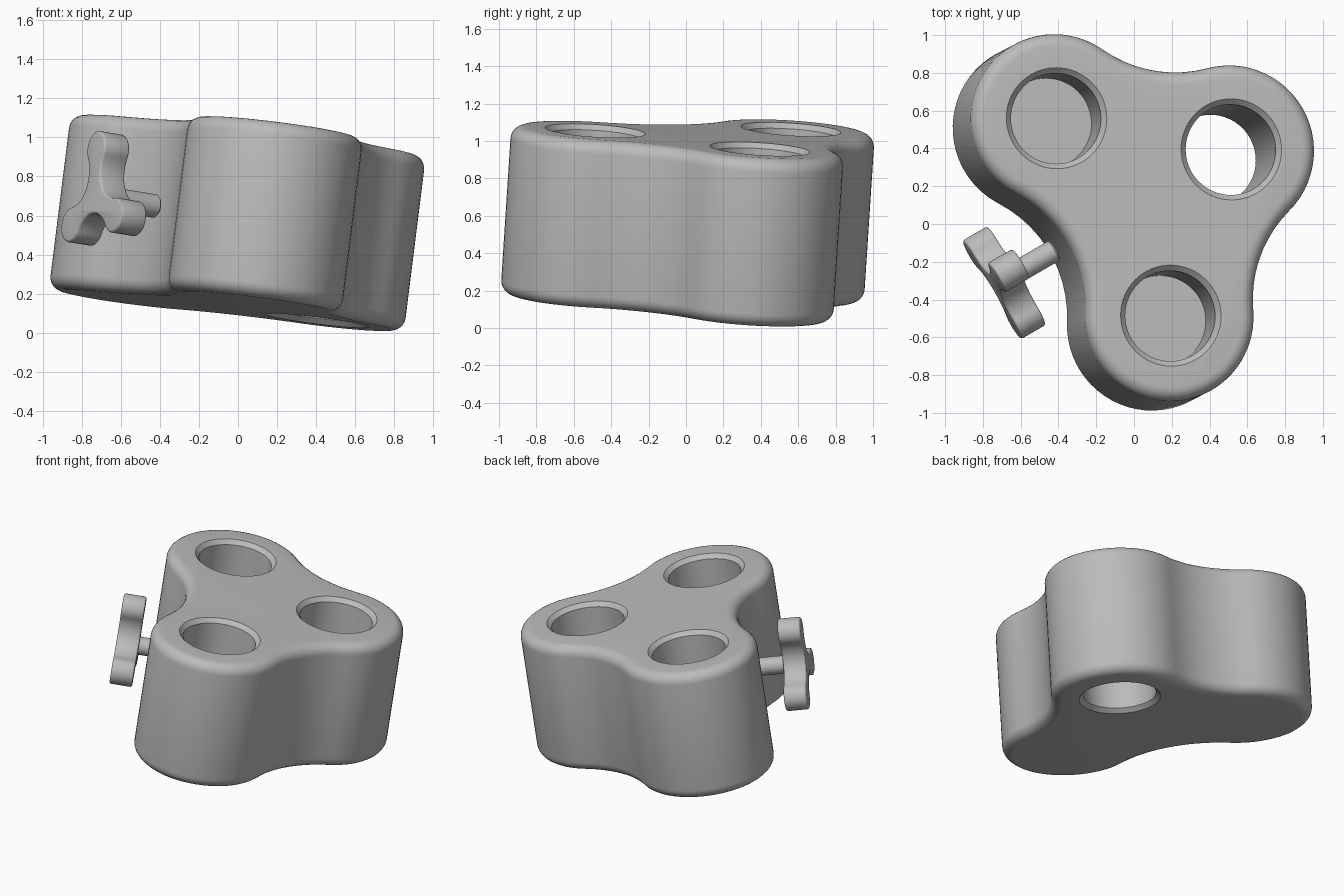
import bpy, bmesh
from math import pi, cos, sin, radians, ceil
from mathutils import Vector, Matrix

cube = bpy.data.objects.get("Cube")
if cube:
    bpy.data.objects.remove(cube, do_unlink=True)

GRAY = (0.5, 0.5, 0.5, 1)
mat = bpy.data.materials.new("plain gray")
mat.use_nodes = True
mat.diffuse_color = GRAY
mat.node_tree.nodes["Principled BSDF"].inputs["Base Color"].default_value = GRAY


def arc(centre, radius, start, sweep):
    """Points along an arc, without its last point."""
    n = max(4, ceil(abs(sweep) / radians(6)))
    return [centre + radius * Vector((cos(start + sweep * i / n), sin(start + sweep * i / n)))
            for i in range(n)]


def angle(v):
    return Vector((1, 0)).angle_signed(v) * -1


def lobed_outline(centres, radius, fillet):
    """Three round lobes (counter-clockwise) joined by concave arcs."""
    n = len(centres)
    hollows = []
    for i in range(n):
        a, b = centres[i], centres[(i + 1) % n]
        half = (b - a) / 2
        out = Vector((half.y, -half.x)).normalized()
        hollows.append(a + half + out * ((radius + fillet) ** 2 - half.length_squared) ** 0.5)
    points = []
    for i in range(n):
        c, before, after = centres[i], hollows[i - 1], hollows[i]
        start = angle(before - c)
        points += arc(c, radius, start, (angle(after - c) - start) % (2 * pi))
        start = angle(c - after)
        end = angle(centres[(i + 1) % n] - after)
        points += arc(after, fillet, start, -((start - end) % (2 * pi)))
    return points


def finish(name, bm, matrix):
    bmesh.ops.recalc_face_normals(bm, faces=bm.faces)
    mesh = bpy.data.meshes.new(name)
    bm.to_mesh(mesh)
    bm.free()
    mesh.materials.append(mat)
    obj = bpy.data.objects.new(name, mesh)
    bpy.context.collection.objects.link(obj)
    obj.matrix_world = matrix
    return obj


def rounded_prism(name, outline, low, high, bevel, segments, matrix):
    bm = bmesh.new()
    face = bm.faces.new([bm.verts.new((p.x, p.y, low)) for p in outline])
    top = bmesh.ops.extrude_face_region(bm, geom=[face], use_keep_orig=True)["geom"]
    bmesh.ops.translate(bm, vec=(0, 0, high - low),
                        verts=[g for g in top if isinstance(g, bmesh.types.BMVert)])
    bmesh.ops.recalc_face_normals(bm, faces=bm.faces)
    rims = [e for e in bm.edges if abs(e.verts[0].co.z - e.verts[1].co.z) < 1e-5]
    bmesh.ops.bevel(bm, geom=rims, offset=bevel, segments=segments, profile=0.5,
                    affect='EDGES', clamp_overlap=True)
    return finish(name, bm, matrix)


def lathe(name, centre, profile, matrix):
    """Closed round solid from (radius, height) pairs."""
    bm = bmesh.new()
    n = 64
    rings = [[bm.verts.new((centre.x + r * cos(2 * pi * i / n), centre.y + r * sin(2 * pi * i / n), z))
              for i in range(n)] for r, z in profile]
    for lower, upper in zip(rings, rings[1:]):
        for i in range(n):
            j = (i + 1) % n
            bm.faces.new((lower[i], lower[j], upper[j], upper[i]))
    bm.faces.new(rings[0])
    bm.faces.new(rings[-1])
    return finish(name, bm, matrix)


def smooth(obj):
    bpy.ops.object.select_all(action='DESELECT')
    obj.select_set(True)
    bpy.context.view_layer.objects.active = obj
    bpy.ops.object.shade_smooth_by_angle(angle=radians(32))


# Tilted frame: origin on the top face, z along the hole axes
THICK = 0.905
up = Vector((0.125, 0.065, 1)).normalized()
tilt = Matrix.Translation((0, 0, 1.048)) @ Vector((0, 0, 1)).rotation_difference(up).to_matrix().to_4x4()


def on_top(x, y):
    z = 1.048 - (up.x * x + up.y * y) / up.z
    return (tilt.inverted() @ Vector((x, y, z))).to_2d()


back_right, front, back_left = on_top(-0.41, 0.56), on_top(0.195, -0.485), on_top(0.515, 0.395)

# Three-lobed body
body = rounded_prism("body", lobed_outline([back_right, front, back_left], 0.45, 0.67),
                     -THICK, 0, 0.07, 6, tilt)

# Chamfered holes: two blind, one through
BORE, RIM, CH, OVER = 0.24, 0.288, 0.028, 0.02
mouth = [(RIM, OVER), (BORE, -CH)]
blind = mouth + [(BORE, -0.43)]
through = mouth + [(BORE, CH - THICK), (RIM, -THICK - OVER)]
for centre, profile in ((back_right, blind), (front, blind), (back_left, through)):
    cutter = lathe("hole_cutter", centre, profile, tilt)
    cutter.hide_render = True
    mod = body.modifiers.new("hole", 'BOOLEAN')
    mod.operation = 'DIFFERENCE'
    mod.solver = 'EXACT'
    mod.object = cutter
    bpy.context.view_layer.objects.active = body
    bpy.ops.object.modifier_apply(modifier=mod.name)
    bpy.data.objects.remove(cutter, do_unlink=True)
smooth(body)

# Clamp screw frame: z points into the body, y along the hole axes
side = (back_right - front).normalized()
inward = Vector((side.y, -side.x, 0))
if inward.x < 0:
    inward.negate()
y_axis = Vector((0, 0, 1))
x_axis = y_axis.cross(inward)
frame = Matrix((x_axis, y_axis, inward)).transposed().to_4x4()
knob_centre = Vector((-0.68, -0.29, 0.69))
screw = Matrix.Translation(knob_centre) @ tilt.to_3x3().to_4x4() @ frame

# Three-lobed knob and its shaft
lobes = [0.248 * Vector((cos(radians(a)), sin(radians(a)))) for a in (83, 203, 323)]
smooth(rounded_prism("clamp_knob", lobed_outline(lobes, 0.09, 0.16), -0.075, 0.075, 0.012, 3, screw))
smooth(lathe("clamp_shaft", Vector((0, 0)),
             [(0.06, 0.05), (0.06, 0.295), (0.05, 0.305)], screw))
